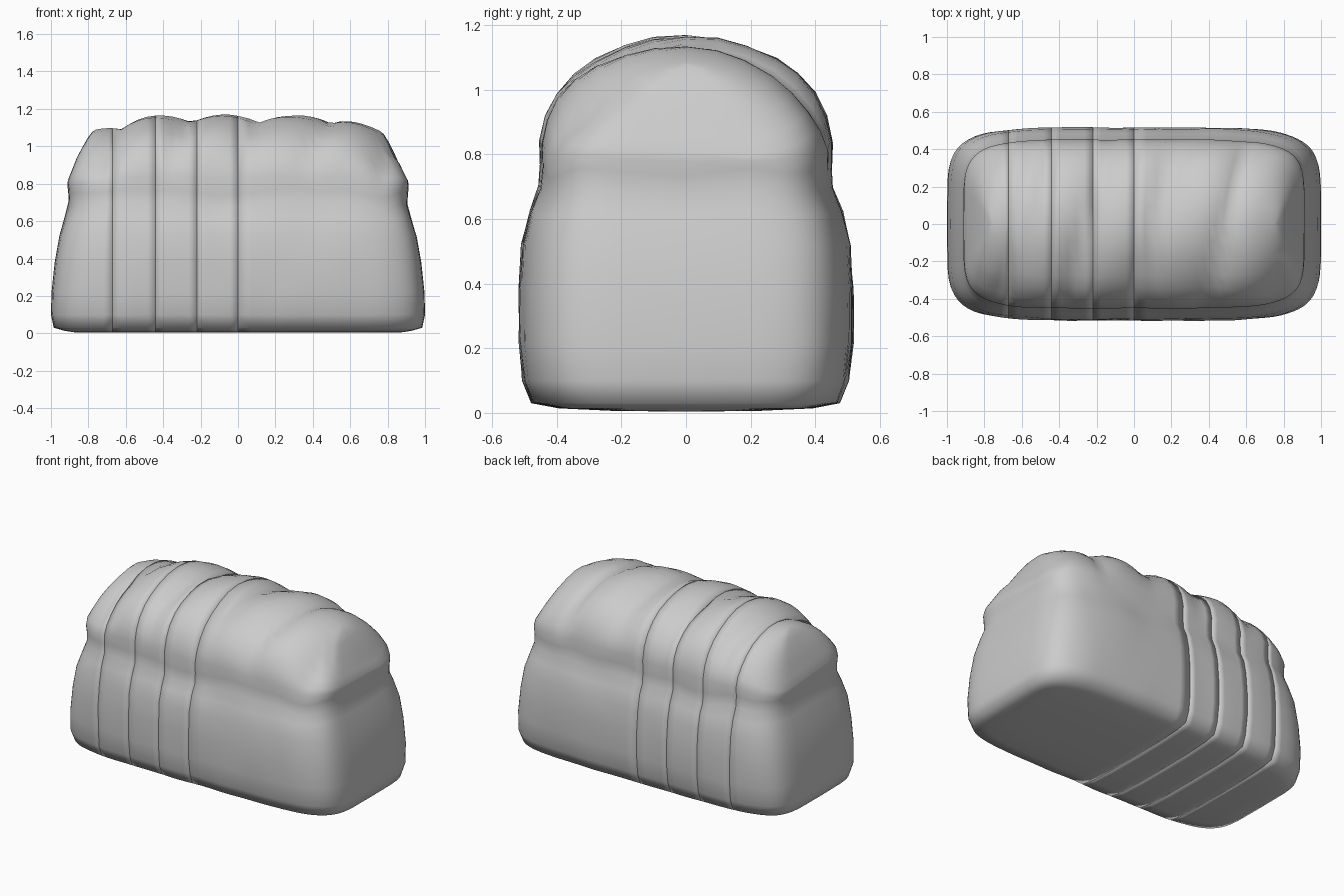
import bpy, bmesh, math
from mathutils import Vector, noise

cube = bpy.data.objects.get("Cube")
if cube:
    bpy.data.objects.remove(cube)

GREY = (0.6, 0.6, 0.6, 1.0)
crust = bpy.data.materials.new("crust_grey")
crust.use_nodes = True
crust.diffuse_color = GREY
crust.node_tree.nodes["Principled BSDF"].inputs["Base Color"].default_value = GREY

# Half cross-section from bottom to top: half width, height, half length
PROFILE = [
    (0, .004, .86), (.22, .006, .88), (.39, .014, .93), (.475, .03, .985),
    (.504, .1, 1.0), (.516, .22, .997), (.516, .38, .98), (.507, .52, .955),
    (.484, .62, .925), (.455, .69, .905), (.45, .76, .908), (.453, .84, .912),
    (.435, .92, .91), (.4, .99, .89), (.345, 1.05, .865), (.28, 1.095, .835),
    (.19, 1.135, .805), (.1, 1.16, .78), (0, 1.168, .76),
]
CUTS = [-.67, -.44, -.22, 0]


def smooth(v):
    v = min(1, max(0, v))
    return v * v * (3 - 2 * v)


def crust_point(x, side, w, z, a):
    """Surface point with rounded ends, diagonal top lobes and an uneven neck."""
    y = side * w * max(0, 1 - (abs(x) / a) ** 5.5) ** (1 / 5.5)
    top = smooth((z - .7) / .35)
    neck = math.exp(-((z - .72) / .12) ** 2)
    lobe = abs(math.sin(math.pi * (x - .25 * y + .25) / .37)) ** .7
    sag = .45 * max(0, abs(x) - .35) ** 2
    bump = noise.noise(Vector((x * 5, y * 4, z * 5)))
    wave = noise.noise(Vector((x * 4 + 7, y * 4, 0)))
    z -= top * (sag + .05 * (1 - lobe)) - .008 * bump * top - .05 * wave * neck
    y *= 1 + .015 * bump - .03 * top * (1 - lobe)
    return Vector((x, y, z))


def build(name, stations, x_of, cap_both):
    """Loft closed sections along the loaf into one solid piece."""
    bm = bmesh.new()
    halves = [(1, p) for p in PROFILE] + [(-1, p) for p in PROFILE[-2:0:-1]]
    rings = [[bm.verts.new(crust_point(x_of(t, p[2]), s, *p)) for s, p in halves]
             for t in stations]
    n = len(halves)
    for r0, r1 in zip(rings, rings[1:]):
        for i in range(n):
            j = (i + 1) % n
            bm.faces.new((r0[i], r0[j], r1[j], r1[i]))
    bm.faces.new(rings[0])
    if cap_both:
        bm.faces.new(rings[-1])
    bmesh.ops.remove_doubles(bm, verts=bm.verts[:], dist=.0004)
    bmesh.ops.recalc_face_normals(bm, faces=bm.faces[:])
    # Soft shading runs over the rims of the cut faces too
    for face in bm.faces:
        face.smooth = True
    mesh = bpy.data.meshes.new(name)
    bm.to_mesh(mesh)
    bm.free()
    mesh.materials.append(crust)
    bpy.context.collection.objects.link(bpy.data.objects.new(name, mesh))


def end_piece(name, start, direction, count):
    # Stations crowd towards the rounded end
    ts = [1 - (1 - k / count) ** 2 for k in range(count + 1)]
    build(name, ts, lambda t, a: start + (direction * a - start) * t, False)


# Three middle slices between the cuts
for k, (x0, x1) in enumerate(zip(CUTS, CUTS[1:])):
    build(f"bread_slice_{k + 1}", [i / 5 for i in range(6)],
          lambda t, a: x0 + (x1 - x0) * t, True)

# Heel slice and the uncut half of the loaf
end_piece("heel_slice", CUTS[0], -1, 12)
end_piece("uncut_loaf", CUTS[-1], 1, 26)
